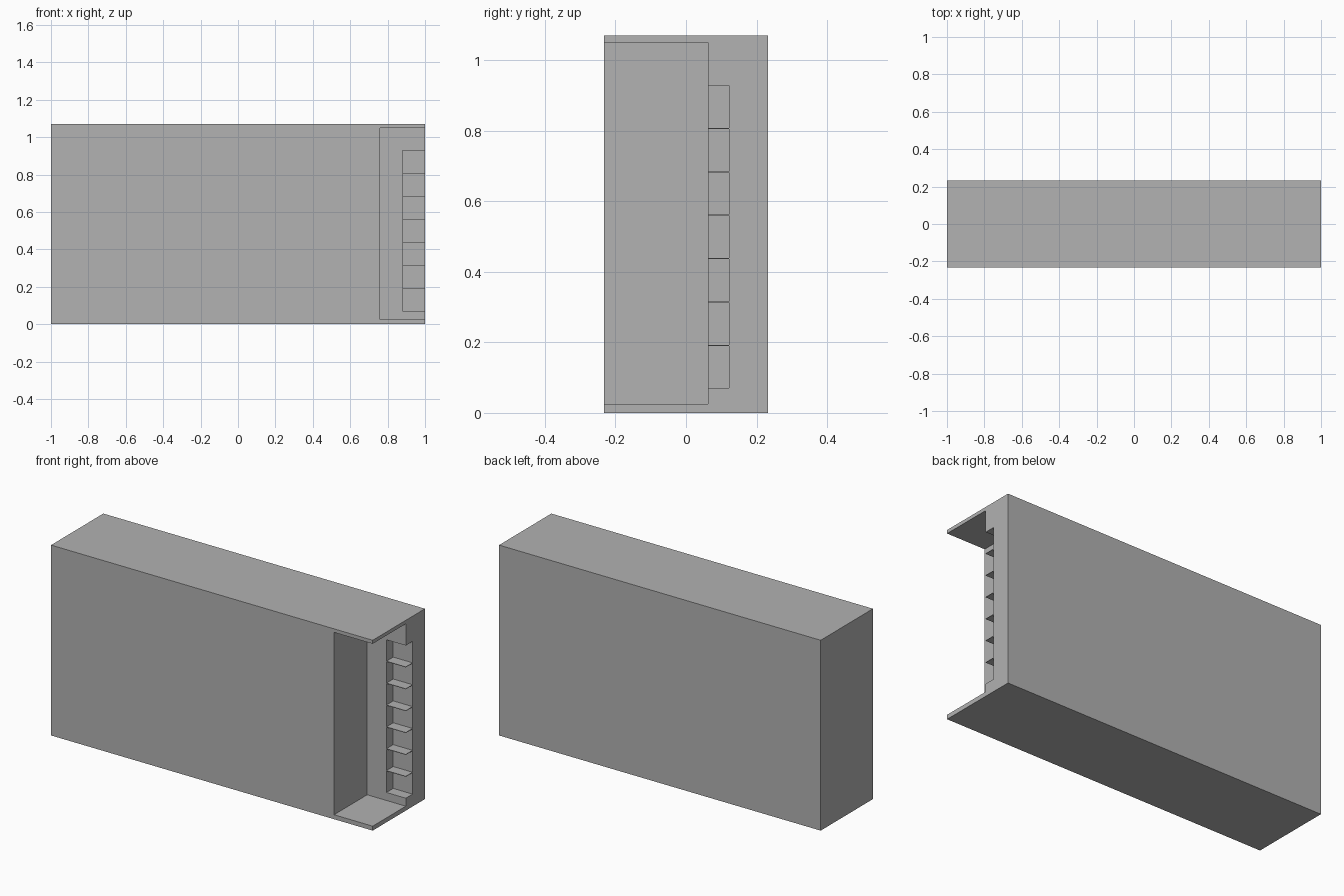
import bpy

cube = bpy.data.objects.get("Cube")
if cube:
    bpy.data.objects.remove(cube, do_unlink=True)

# One plain grey finish
grey = bpy.data.materials.new("mid grey")
grey.use_nodes = True
colour = (0.445, 0.445, 0.445, 1)
grey.diffuse_color = colour
grey.node_tree.nodes["Principled BSDF"].inputs["Base Color"].default_value = colour


def box(name, low, high):
    """Box spanning two opposite corners."""
    bpy.ops.mesh.primitive_cube_add(size=1)
    obj = bpy.context.object
    obj.name = name
    for v in obj.data.vertices:
        v.co = [h if c > 0 else l for c, l, h in zip(v.co, low, high)]
    obj.data.materials.append(grey)
    return obj


def cut(target, low, high):
    """Carve a box out of the target."""
    cutter = box("cutter", low, high)
    cutter.hide_render = True
    mod = target.modifiers.new("cut", 'BOOLEAN')
    mod.operation = 'DIFFERENCE'
    mod.solver = 'EXACT'
    mod.object = cutter
    bpy.context.view_layer.objects.active = target
    bpy.ops.object.modifier_apply(modifier=mod.name)
    bpy.data.objects.remove(cutter, do_unlink=True)


# Solid block
body = box("body", (-1, -0.232, 0), (1, 0.232, 1.07))

# Tall corner recess, open at the front and the +x end
cut(body, (0.76, -0.5, 0.025), (1.2, 0.062, 1.05))

# Column of shallow pockets with thin dividers between them
for i in range(7):
    z = 0.07 + i * 0.123
    cut(body, (0.88, 0, z), (1.1, 0.122, z + 0.12))
